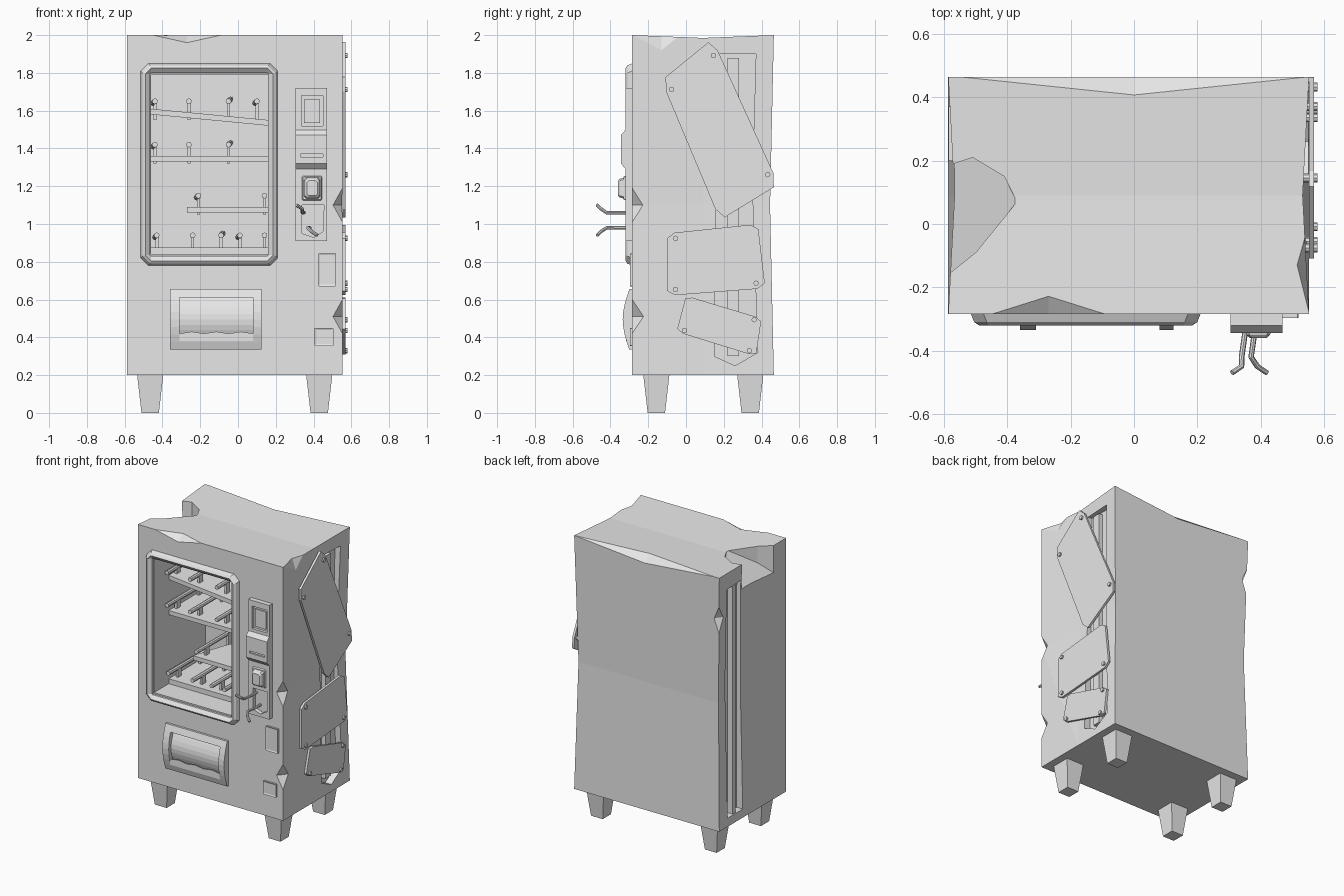
import bpy, bmesh
from math import sin, pi
from mathutils import Vector

default = bpy.data.objects.get("Cube")
if default:
    bpy.data.objects.remove(default, do_unlink=True)

grey = bpy.data.materials.new("plain grey")
grey.use_nodes = True
grey.diffuse_color = (0.8, 0.8, 0.8, 1)
grey.node_tree.nodes["Principled BSDF"].inputs["Base Color"].default_value = grey.diffuse_color

X, Y, Z = Vector((1, 0, 0)), Vector((0, 1, 0)), Vector((0, 0, 1))
RIGHT, LEFT, FRONT, BACK, FLOOR, TOP = -0.587, 0.553, -0.285, 0.465, 0.2, 2.0
WINDOW = (-0.46, 0.165, 0.84, 1.79)
HATCH = (-0.31, 0.08, 0.38, 0.61)
INNER_BACK = 0.29
SHELF_FRONT = -0.12


def finish(name, bm):
    bmesh.ops.recalc_face_normals(bm, faces=bm.faces)
    mesh = bpy.data.meshes.new(name)
    bm.to_mesh(mesh)
    bm.free()
    mesh.materials.append(grey)
    obj = bpy.data.objects.new(name, mesh)
    bpy.context.collection.objects.link(obj)
    return obj


def loft(name, loops, caps=True):
    bm = bmesh.new()
    rings = [[bm.verts.new(point) for point in loop] for loop in loops]
    for ring, following in zip(rings, rings[1:]):
        for i in range(len(ring)):
            bm.faces.new((ring[i - 1], ring[i], following[i], following[i - 1]))
    if caps:
        bm.faces.new(rings[0])
        bm.faces.new(rings[-1])
    return finish(name, bm)


def prism_x(name, outline, start, end):
    return loft(name, [[(x, y, z) for y, z in outline] for x in (start, end)])


def box(name, left, right, low, high, near, far):
    corners = ((left, low), (right, low), (right, high), (left, high))
    return loft(name, [[(x, y, z) for x, z in corners] for y in (near, far)])


def stepped_frame(name, rect, steps, caps=True):
    """Rings with clipped corners; each step is an inset, a corner clip and a depth."""
    loops = []
    for inset, clip, y in steps:
        left, right, low, high = rect[0] + inset, rect[1] - inset, rect[2] + inset, rect[3] - inset
        loops.append([(left + clip, y, low), (right - clip, y, low), (right, y, low + clip), (right, y, high - clip),
                      (right - clip, y, high), (left + clip, y, high), (left, y, high - clip), (left, y, low + clip)])
    return loft(name, loops, caps)


def hull(name, points):
    bm = bmesh.new()
    for point in points:
        bm.verts.new(point)
    result = bmesh.ops.convex_hull(bm, input=bm.verts)
    inner = {g for g in result["geom_interior"] + result["geom_unused"] if isinstance(g, bmesh.types.BMVert)}
    bmesh.ops.delete(bm, geom=list(inner), context="VERTS")
    return finish(name, bm)


def cut(obj, cutter):
    modifier = obj.modifiers.new("cut", "BOOLEAN")
    modifier.object = cutter
    modifier.operation = "DIFFERENCE"
    modifier.solver = "EXACT"
    bpy.context.view_layer.objects.active = obj
    bpy.ops.object.modifier_apply(modifier=modifier.name)
    bpy.data.objects.remove(cutter, do_unlink=True)


def chip(obj, middle, along, first, second):
    """Break an edge back by one offset on each of its two faces."""
    middle = Vector(middle)
    offsets = (along, -along, first, second, -first - second)
    cut(obj, hull("chip_cutter", [middle + offset for offset in offsets]))


def tube(name, points, radius):
    curve = bpy.data.curves.new(name, "CURVE")
    curve.dimensions = "3D"
    curve.bevel_depth = radius
    curve.bevel_resolution = 2
    curve.use_fill_caps = True
    spline = curve.splines.new("POLY")
    spline.points.add(len(points) - 1)
    for target, point in zip(spline.points, points):
        target.co = (*point, 1)
    curve.materials.append(grey)
    obj = bpy.data.objects.new(name, curve)
    bpy.context.collection.objects.link(obj)
    bpy.ops.object.select_all(action="DESELECT")
    obj.select_set(True)
    bpy.context.view_layer.objects.active = obj
    bpy.ops.object.convert(target="MESH")
    bpy.ops.object.shade_smooth_by_angle()


# Cabinet with buckled sides and roof
bm = bmesh.new()
bmesh.ops.create_cube(bm, size=2)
bmesh.ops.subdivide_edges(bm, edges=bm.edges, cuts=1, use_grid_fill=True)
low, high = Vector((RIGHT, FRONT, FLOOR)), Vector((LEFT, BACK, TOP))
for vert in bm.verts:
    side, depth, level = (round(c) for c in vert.co)
    vert.co = (low + high) / 2 + vert.co * (high - low) / 2
    if depth == 1 and level == 0:
        vert.co -= Y * 0.02 + X * 0.02 * side
    if depth == 0 and level >= 0:
        vert.co -= X * 0.02 * side + Z * 0.015 * level
bmesh.ops.triangulate(bm, faces=bm.faces)
cabinet = finish("cabinet", bm)

# Openings in the front, sides and roof
cut(cabinet, box("window_cutter", *WINDOW, FRONT - 0.1, INNER_BACK))
cut(cabinet, box("hatch_cutter", *HATCH, FRONT - 0.1, -0.2))
torn_outline = [(0.15, 0.3), (0.26, 0.25), (0.38, 0.32), (0.35, 1.2), (0.37, 1.9), (0.17, 1.9)]
cut(cabinet, prism_x("torn_cutter", torn_outline, LEFT - 0.05, LEFT + 0.1))
cut(cabinet, box("slot_cutter", RIGHT - 0.1, RIGHT + 0.05, 0.26, 1.88, 0.2, 0.37))
roof_hole = [(-0.51, 0.21), (-0.41, 0.15), (-0.37, 0.07), (-0.5, -0.09), (-0.6, -0.17), (-0.6, 0.18)]
cut(cabinet, hull("roof_cutter", [(x, y, z) for x, y in roof_hole for z in (TOP + 0.1, TOP + 0.9 * (x + 0.36))]))

# Chipped edges
chip(cabinet, (0, BACK, TOP), X * 0.55, Y * -0.06, Z * -0.05)
chip(cabinet, (-0.27, FRONT, TOP), X * 0.18, Y * 0.06, Z * -0.04)
chip(cabinet, (LEFT, -0.13, TOP), Y * 0.15, X * -0.04, Z * -0.1)
for z in (0.51, 1.1):
    chip(cabinet, (LEFT, FRONT, z), Z * 0.09, X * -0.05, Y * 0.06)
chip(cabinet, (RIGHT + 0.01, BACK - 0.01, 1.7), Z * 0.1, X * 0.04, Y * -0.05)

# Bars inside the side openings
box("slot_bar", RIGHT + 0.01, RIGHT + 0.06, 0.26, 1.88, 0.27, 0.3)
box("torn_side_bar", LEFT - 0.06, LEFT - 0.02, 0.3, 1.88, 0.22, 0.28)

# Legs
for side, x in (("right", -0.465), ("left", 0.43)):
    for end, y in (("front", -0.157), ("back", 0.34)):
        loft(f"{end}_{side}_leg", [[(x - h, y - h, z), (x + h, y - h, z), (x + h, y + h, z), (x - h, y + h, z)]
                                   for z, h in ((0, 0.046), (FLOOR, 0.069))])

# Window frame
stepped_frame("window_frame", (-0.515, 0.21, 0.78, 1.85),
              [(0, 0.04, FRONT), (0.01, 0.04, -0.31), (0.025, 0.03, -0.32), (0.05, 0.005, -0.3), (0.05, 0.005, -0.27)],
              caps=False)

# Shelves
left, right = WINDOW[:2]
loft("sloping_shelf", [[(left, y, 1.58), (right, y, 1.52), (right, y, 1.55), (left, y, 1.61)]
                       for y in (SHELF_FRONT, INNER_BACK)])
box("middle_shelf", left, right, 1.33, 1.36, SHELF_FRONT, INNER_BACK)
box("bottom_shelf", left, right, 0.835, 0.875, SHELF_FRONT, INNER_BACK)
loft("broken_shelf", [[(-0.27, SHELF_FRONT, z), (right, SHELF_FRONT, z), (right, INNER_BACK, z),
                       (-0.12, INNER_BACK, z), (-0.2, 0.1, z)] for z in (1.06, 1.09)])

# Product rods, each on two posts
for shelf_height, positions in ((1.58, (-0.44, -0.26, -0.05, 0.1)), (1.35, (-0.44, -0.26, -0.05)),
                                (1.08, (-0.21, 0.14)), (0.87, (-0.43, -0.24, -0.09, 0.01, 0.14))):
    for i, x in enumerate(positions):
        z = shelf_height + 0.07
        lean = 0.01 * (i % 3 - 1)
        tube("product_rod", [(x, -0.17, z), (x + lean, 0.26, z + lean)], 0.015)
        for y in (SHELF_FRONT + 0.05, 0.18):
            box("rod_post", x - 0.008, x + 0.008, shelf_height - 0.03, z, y, y + 0.04)


# Collection hatch with a bulging surround and flap
def bulging_block(name, left, right, low, high, near, far):
    curve = [(near - 0.035 * sin(pi * i / 8), low + (high - low) * i / 8) for i in range(9)]
    return prism_x(name, [(far, low), *curve, (far, high)], left, right)


surround = bulging_block("hatch_surround", -0.36, 0.125, 0.335, 0.655, -0.3, -0.27)
cut(surround, box("hatch_cutter", *HATCH, FRONT - 0.1, -0.2))
bulging_block("hatch_flap", *HATCH, -0.275, -0.25)
left, right, low, high = HATCH
edge = [(right + (left - right) * i / 6, low + 0.04 + 0.01 * (i % 2)) for i in range(7)]
loft("broken_hatch_pane", [[(x, y, z) for x, z in ((left, low), (right, low), *edge)] for y in (-0.318, -0.312)])

# Payment panel
panel = box("payment_panel", 0.305, 0.47, 0.91, 1.72, -0.32, -0.27)
cut(panel, box("screen_cutter", 0.335, 0.45, 1.52, 1.68, -0.4, -0.3))
cut(panel, hull("ragged_cutter", [(x, y, z) for y in (-0.4, -0.29) for x, z in
                                  ((0.34, 0.95), (0.4, 0.93), (0.45, 0.96), (0.455, 1.1), (0.34, 1.1))]))
box("screen", 0.35, 0.435, 1.535, 1.66, -0.308, -0.29)
reader_profile = [(-0.31, 1.51), (-0.345, 1.47), (-0.345, 1.32), (-0.31, 1.28)]
reader = prism_x("note_reader", reader_profile, 0.305, 0.47)
cut(reader, box("note_cutter", 0.33, 0.45, 1.355, 1.37, -0.4, -0.335))
stepped_frame("coin_button", (0.335, 0.45, 1.12, 1.26),
              [(0, 0.005, -0.31), (0.01, 0.005, -0.33), (0.015, 0.01, -0.33), (0.02, 0.01, -0.35), (0.03, 0.01, -0.36)])

# Torn wires
for name, x, z, turn in (("upper_wire", 0.35, 1.06, -1), ("lower_wire", 0.38, 0.98, 1)):
    tube(name, [(x, FRONT, z), (x, -0.35, z), (x - 0.01, -0.42, z),
                (x + 0.01 * turn, -0.45, z - 0.02 * turn), (x + 0.04 * turn, -0.47, z - 0.04 * turn)], 0.009)

# Small front plates
for rect in ((0.425, 0.52, 0.67, 0.845), (0.405, 0.505, 0.355, 0.45)):
    stepped_frame("front_plate", rect, [(0, 0.003, FRONT), (0, 0.003, -0.297), (0.01, 0.003, -0.293)])

# Riveted patches on the side, with clipped corners
patches = {
    "upper": [(0.18, 1.02), (-0.13, 1.76), (0.14, 1.98), (0.49, 1.21)],
    "middle": [(0.38, 1.0), (-0.1, 0.95), (-0.1, 0.62), (0.42, 0.66)],
    "lower": [(0.0, 0.62), (0.4, 0.5), (0.37, 0.3), (-0.05, 0.43)],
}
for name, quad in patches.items():
    corners = [Vector(corner) for corner in quad]
    centre = sum(corners, Vector((0, 0))) / len(corners)
    outline = []
    for i, corner in enumerate(corners):
        outline += [corner.lerp(corners[i - 1], 0.08), corner.lerp(corners[(i + 1) % len(corners)], 0.08)]
    prism_x(f"{name}_side_patch", outline, LEFT, LEFT + 0.016)
    for corner in corners[1:]:
        y, z = corner.lerp(centre, 0.18)
        tube("rivet", [(LEFT - 0.02, y, z), (LEFT + 0.027, y, z)], 0.014)
